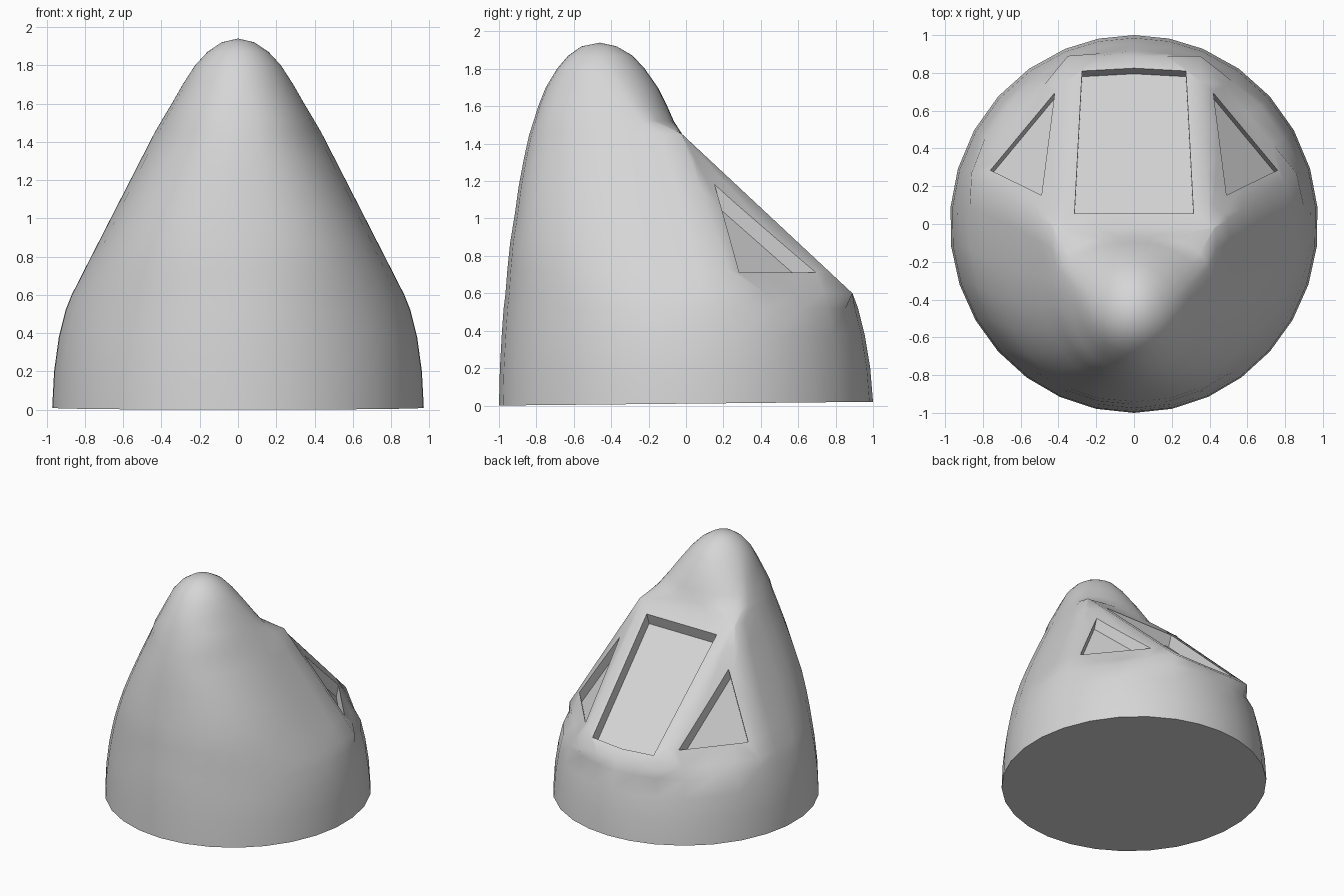
import bpy
import bmesh
from math import sin, cos, radians, copysign
from mathutils import Vector

if "Cube" in bpy.data.objects:
    bpy.data.objects.remove(bpy.data.objects["Cube"])

grey = bpy.data.materials.new("light_grey")
grey.use_nodes = True
colour = (0.67, 0.67, 0.67, 1)
grey.diffuse_color = colour
grey.node_tree.nodes["Principled BSDF"].inputs["Base Color"].default_value = colour

# Corners of the flat canopy panels: outer edge and ridge, bottom and top
OUTER_LOW, OUTER_TOP = Vector((0.86, 0.27, 0.6)), Vector((0.43, -0.02, 1.45))
RIDGE_LOW, RIDGE_TOP = Vector((0.35, 0.89, 0.6)), Vector((0.40, -0.02, 1.45))
FRONT_STEPS, BACK_STEPS = 18, 4
START, RIDGE_ANGLE = 17, 68  # where canopy edge and ridge meet the round sections


def make_object(name, bm):
    bmesh.ops.recalc_face_normals(bm, faces=bm.faces[:])
    mesh = bpy.data.meshes.new(name)
    bm.to_mesh(mesh)
    bm.free()
    mesh.materials.append(grey)
    obj = bpy.data.objects.new(name, mesh)
    bpy.context.collection.objects.link(obj)
    return obj


def mirrored(p):
    return Vector((-p.x, p.y, p.z))


def oval(deg, z, width, front, centre, back, power):
    """Point on a superellipse section with separate front and back depths."""
    c, s = (copysign(abs(f) ** (2 / power), f) for f in (cos(radians(deg)), sin(radians(deg))))
    depth = back - centre if s > 0 else centre - front
    return Vector((width * c, centre + depth * s, z))


def front_arc(section):
    sweep = 180 + 2 * START
    return [oval(180 - START + sweep * i / FRONT_STEPS, *section) for i in range(FRONT_STEPS)]


def back_run(corners, place):
    return [place(a, b, i / BACK_STEPS) for a, b in zip(corners, corners[1:])
            for i in range(BACK_STEPS)]


def round_ring(*section):
    angles = [START, RIDGE_ANGLE, 180 - RIDGE_ANGLE, 180 - START]
    return front_arc(section) + back_run(angles, lambda a, b, u: oval(a + (b - a) * u, *section))


def canopy_ring(t, front, power):
    """Round nose side closed by the three flat panels."""
    outer, ridge = OUTER_LOW.lerp(OUTER_TOP, t), RIDGE_LOW.lerp(RIDGE_TOP, t)
    lean = sin(radians(START))
    centre = (outer.y + lean * front) / (1 + lean)
    points = front_arc((outer.z, outer.x * 1.015, front, centre, 2 * centre - front, power))
    points[0] = mirrored(outer)
    return points + back_run([outer, ridge, mirrored(ridge), mirrored(outer)],
                             lambda a, b, u: a.lerp(b, u))


# Round base: height, half width, front y, centre y, back y, roundness
shapes = [round_ring(*s) for s in (
    (0.0, 0.975, -1.0, 0, 1.0, 2), (0.2, 0.965, -0.995, 0, 0.985, 2),
    (0.38, 0.94, -0.985, 0, 0.955, 2), (0.52, 0.905, -0.975, 0, 0.92, 2.02))]
# Canopy: fraction of panel height, front y, roundness
shapes += [canopy_ring(*s) for s in (
    (0, -0.965, 2.08), (0.15, -0.955, 2.18), (0.32, -0.94, 2.28), (0.5, -0.915, 2.32),
    (0.67, -0.895, 2.3), (0.84, -0.868, 2.25), (1, -0.838, 2.2))]
# Round nose tip
shapes += [round_ring(*s) for s in (
    (1.52, 0.395, -0.815, -0.26, -0.065, 2.3), (1.6, 0.347, -0.79, -0.32, -0.1, 2.15),
    (1.7, 0.29, -0.75, -0.38, -0.15, 2), (1.8, 0.225, -0.69, -0.44, -0.22, 2),
    (1.87, 0.16, -0.63, -0.46, -0.285, 2), (1.92, 0.085, -0.56, -0.46, -0.37, 2))]

# Nose body
bm = bmesh.new()
rings = [[bm.verts.new(p) for p in shape] for shape in shapes]
count = len(rings[0])
tip = bm.verts.new((0, -0.46, 1.94))
for i in range(count):
    j = (i + 1) % count
    for low, high in zip(rings, rings[1:]):
        bm.faces.new((low[i], low[j], high[j], high[i]))
    bm.faces.new((rings[-1][i], rings[-1][j], tip))
bm.faces.new(rings[0])
for v in rings[0]:
    v.co.z = 0.01 * (v.co.y + 1)
body = make_object("nose_body", bm)

# Window recesses, sunk mostly straight down
SINK = Vector((0, -0.03, -0.09))


def on_plane(x, y, a, b, c):
    n = (b - a).cross(c - a)
    return Vector((x, y, a.z - (n.x * (x - a.x) + n.y * (y - a.y)) / n.z))


def cut_window(name, outline):
    bm = bmesh.new()
    top = [bm.verts.new(p - SINK * 0.5) for p in outline]
    low = [bm.verts.new(p + SINK) for p in outline]
    bm.faces.new(top)
    bm.faces.new(low[::-1])
    for i in range(len(top)):
        j = (i + 1) % len(top)
        bm.faces.new((top[i], low[i], low[j], top[j]))
    cutter = make_object(name, bm)
    cutter.hide_render = True
    mod = body.modifiers.new(name, "BOOLEAN")
    mod.operation, mod.solver, mod.object = "DIFFERENCE", "EXACT", cutter
    bpy.ops.object.modifier_apply(modifier=name)
    bpy.data.objects.remove(cutter)


bpy.ops.object.select_all(action="DESELECT")
body.select_set(True)
bpy.context.view_layer.objects.active = body
pane = [on_plane(x, y, RIDGE_LOW, RIDGE_TOP, mirrored(RIDGE_LOW))
        for x, y in ((-0.315, 0.055), (0.315, 0.055), (0.275, 0.81), (0, 0.825), (-0.275, 0.81))]
cut_window("windshield_recess", pane)
side = [on_plane(x, y, OUTER_LOW, RIDGE_LOW, OUTER_TOP)
        for x, y in ((0.49, 0.155), (0.76, 0.285), (0.42, 0.695))]
cut_window("left_window_recess", side)
cut_window("right_window_recess", [mirrored(p) for p in side])

bpy.ops.object.shade_smooth_by_angle(angle=radians(42))
